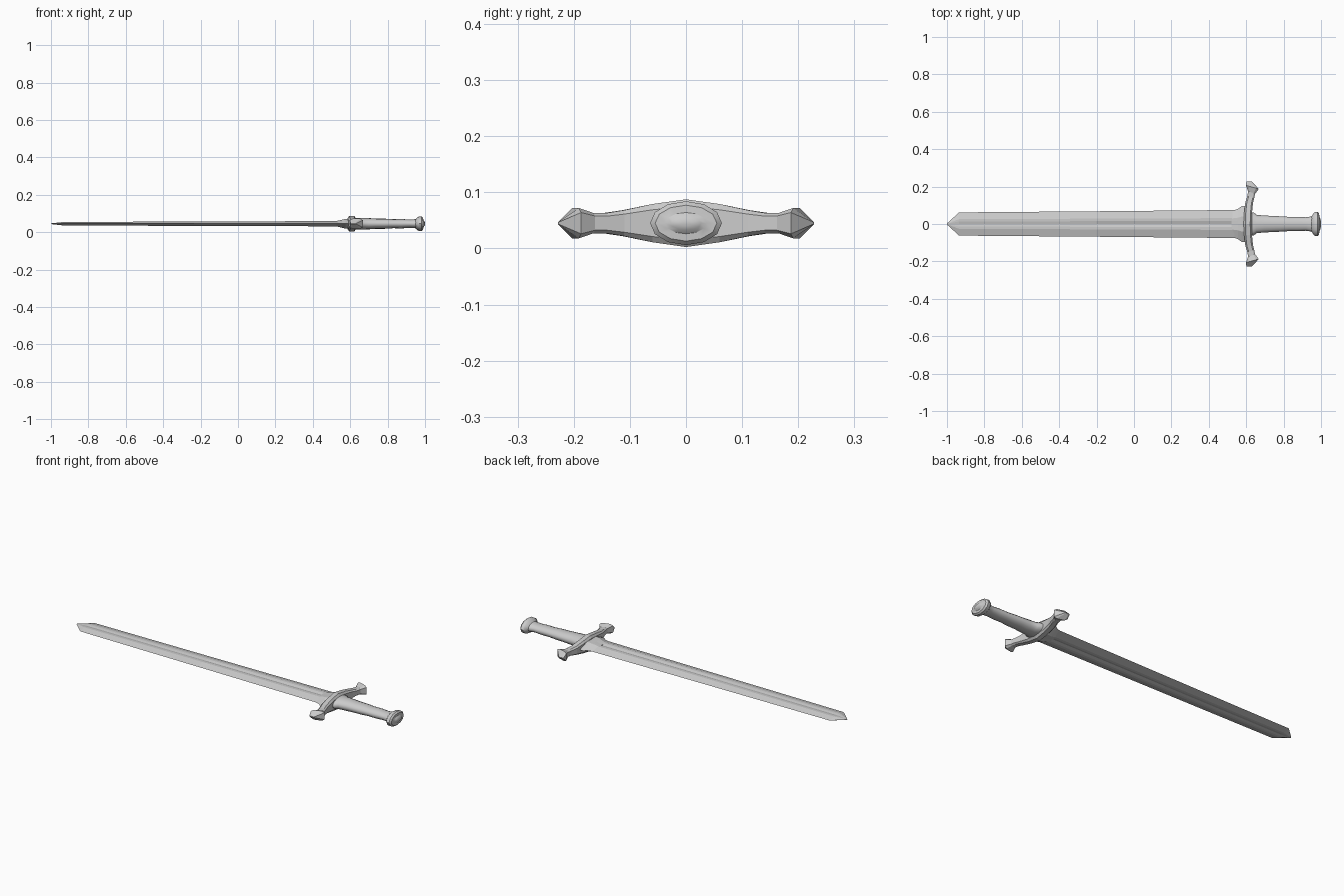
import bpy, bmesh
from math import sin, cos, pi, radians

if "Cube" in bpy.data.objects:
    bpy.data.objects.remove(bpy.data.objects["Cube"])

ZC = 0.045  # height of the sword's centre plane


def loft(name, rings, smooth=None):
    """Skin a list of equal-length point rings and cap both ends."""
    bm = bmesh.new()
    loops = [[bm.verts.new(p) for p in ring] for ring in rings]
    n = len(loops[0])
    for a, b in zip(loops, loops[1:]):
        for i in range(n):
            j = (i + 1) % n
            bm.faces.new((a[i], a[j], b[j], b[i]))
    bm.faces.new(loops[0])
    bm.faces.new(loops[-1])
    bmesh.ops.remove_doubles(bm, verts=bm.verts, dist=1e-5)
    bmesh.ops.recalc_face_normals(bm, faces=bm.faces)
    me = bpy.data.meshes.new(name)
    bm.to_mesh(me)
    bm.free()
    ob = bpy.data.objects.new(name, me)
    bpy.context.collection.objects.link(ob)
    if smooth:
        bpy.ops.object.select_all(action='DESELECT')
        ob.select_set(True)
        bpy.context.view_layer.objects.active = ob
        bpy.ops.object.shade_smooth_by_angle(angle=radians(smooth))
    return ob


def ellipse(x, ry, rz, n):
    return [(x, ry * cos(2 * pi * i / n), ZC + rz * sin(2 * pi * i / n)) for i in range(n)]


def blade_ring(x, w, t, f):
    """Sharp edges, bevelled flats and a shallow central fuller."""
    half = [(w, 0), (w * 0.42, t), (w * 0.22, t), (0, t - f),
            (-w * 0.22, t), (-w * 0.42, t)]
    pts = half + [(-y, -z) for y, z in half]
    return [(x, y, ZC + z) for y, z in pts]


# Blade, pointed at -x
loft("blade", [blade_ring(*s) for s in (
    (-1.0, 0.003, 0.002, 0), (-0.935, 0.062, 0.009, 0.002),
    (-0.2, 0.068, 0.012, 0.004), (0.55, 0.075, 0.014, 0.005),
    (0.60, 0.075, 0.014, 0.005))])

# Flared collar where the blade meets the guard
loft("blade_collar", [blade_ring(*s) for s in (
    (0.52, 0.070, 0.013, 0.001), (0.555, 0.080, 0.021, 0),
    (0.575, 0.095, 0.026, 0), (0.60, 0.095, 0.026, 0))])


# Crossguard: stations are (blade-side x, y), (grip-side x, y), half height
def guard_ring(xa, ya, xb, yb, h):
    ring = []
    for u, v in ((0, .7), (.2, 1), (.8, 1), (1, .7),
                 (1, -.7), (.8, -1), (.2, -1), (0, -.7)):
        ring.append((xa + (xb - xa) * u, ya + (yb - ya) * u, ZC + h * v))
    return ring


side = [(0.589, 0.06, 0.631, 0.06, 0.034),
        (0.595, 0.115, 0.636, 0.11, 0.023),
        (0.606, 0.150, 0.643, 0.140, 0.018),
        (0.610, 0.175, 0.648, 0.162, 0.018),
        (0.598, 0.207, 0.667, 0.187, 0.027),
        (0.602, 0.228, 0.630, 0.228, 0.002)]
mirrored = [(xa, -ya, xb, -yb, h) for xa, ya, xb, yb, h in reversed(side)]
stations = mirrored + [(0.586, 0, 0.630, 0, 0.0425)] + side
loft("crossguard", [guard_ring(*s) for s in stations])

# Grip with a flared throat and gentle swells
loft("grip", [ellipse(x, ry, rz, 16) for x, ry, rz in (
    (0.615, 0.064, 0.030), (0.640, 0.062, 0.030), (0.655, 0.049, 0.031),
    (0.700, 0.045, 0.030), (0.740, 0.043, 0.027), (0.785, 0.041, 0.027),
    (0.830, 0.038, 0.024), (0.875, 0.038, 0.025), (0.920, 0.036, 0.022),
    (0.945, 0.040, 0.024), (0.965, 0.046, 0.027))], 40)

# Oval pommel with a raised button
loft("pommel", [ellipse(x, ry, rz, 12) for x, ry, rz in (
    (0.950, 0.042, 0.025), (0.962, 0.060, 0.036), (0.970, 0.064, 0.039),
    (0.982, 0.064, 0.039), (0.990, 0.055, 0.032), (0.991, 0.037, 0.019),
    (0.997, 0.027, 0.012), (1.0, 0.012, 0.005))], 35)
